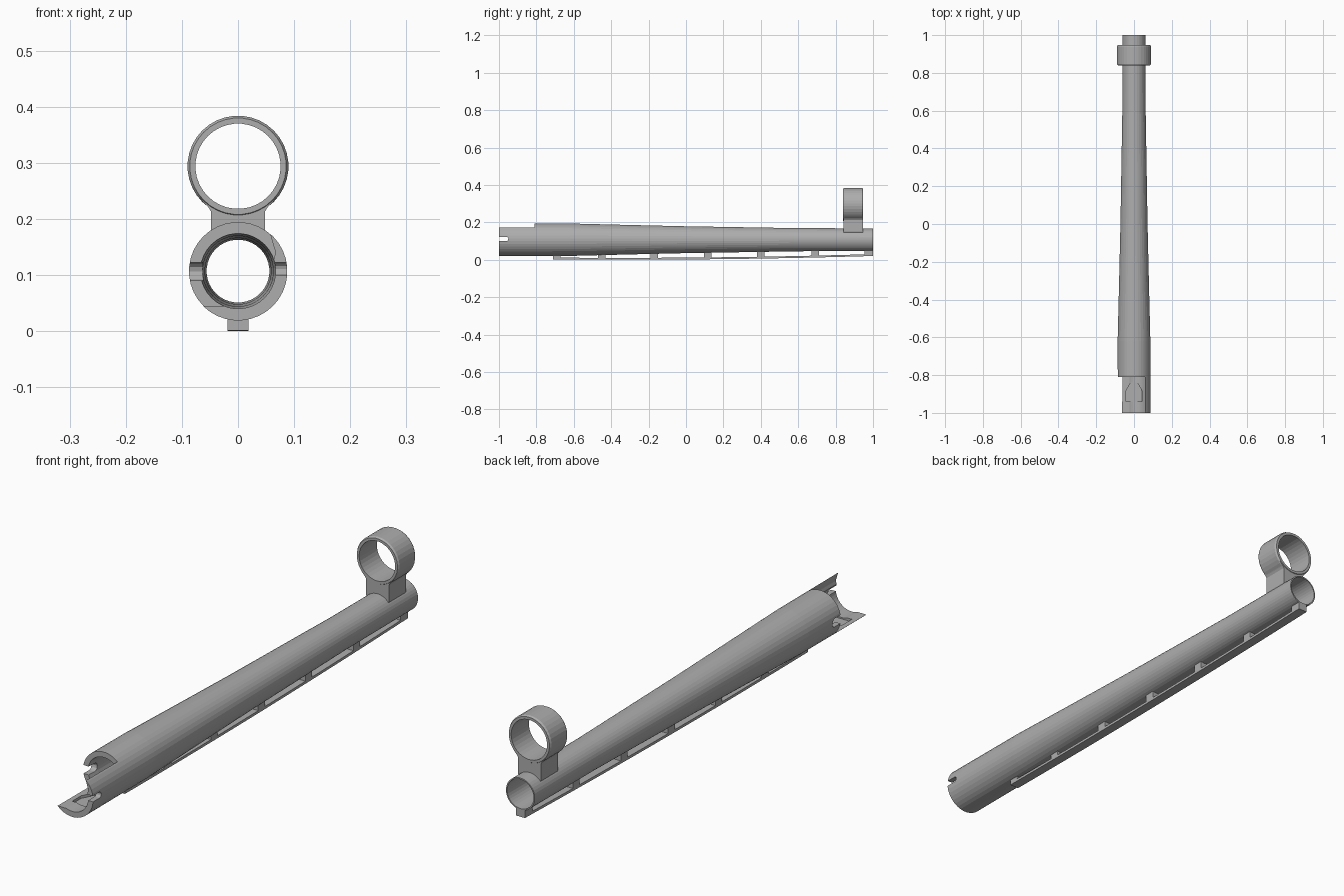
import bpy, bmesh, math

if "Cube" in bpy.data.objects:
    bpy.data.objects.remove(bpy.data.objects["Cube"])

AXIS_Z = 0.107
SIDES = 36

steel = bpy.data.materials.new("grey steel")
steel.use_nodes = True
GREY = (0.42, 0.42, 0.42, 1)
steel.diffuse_color = GREY
steel.node_tree.nodes["Principled BSDF"].inputs["Base Color"].default_value = GREY


def finish(name, bm):
    bmesh.ops.recalc_face_normals(bm, faces=bm.faces)
    mesh = bpy.data.meshes.new(name)
    bm.to_mesh(mesh)
    bm.free()
    obj = bpy.data.objects.new(name, mesh)
    bpy.context.collection.objects.link(obj)
    mesh.materials.append(steel)
    return obj


def lathe(name, profile, z):
    """Revolve a closed (y, radius) profile around a lengthwise axis."""
    bm = bmesh.new()
    rings = []
    for y, r in profile:
        angles = [2 * math.pi * (i + 0.5) / SIDES for i in range(SIDES)]
        rings.append([bm.verts.new((r * math.cos(a), y, z + r * math.sin(a))) for a in angles])
    for a, b in zip(rings, rings[1:] + rings[:1]):
        for i in range(SIDES):
            j = (i + 1) % SIDES
            bm.faces.new((a[i], a[j], b[j], b[i]))
    return finish(name, bm)


def prism(name, points, low, high, place):
    """Extrude an outline; place(u, v, w) maps it into space."""
    bm = bmesh.new()
    a = [bm.verts.new(place(u, v, low)) for u, v in points]
    b = [bm.verts.new(place(u, v, high)) for u, v in points]
    bm.faces.new(a)
    bm.faces.new(b)
    for i in range(len(a)):
        j = (i + 1) % len(a)
        bm.faces.new((a[i], a[j], b[j], b[i]))
    return finish(name, bm)


def along_y(x, z, y):
    return (x, y, z)


def along_z(x, y, z):
    return (x, y, z)


def along_x(y, z, x):
    return (x, y, z)


def carve(target, cutter):
    cutter.hide_render = True
    mod = target.modifiers.new("cut", "BOOLEAN")
    mod.operation = "DIFFERENCE"
    mod.solver = "EXACT"
    mod.object = cutter
    bpy.context.view_layer.objects.active = target
    bpy.ops.object.modifier_apply(modifier=mod.name)
    bpy.data.objects.remove(cutter)


# Tapered hollow tube
OUTER = [(-1, 0.088), (-0.62, 0.087), (-0.3, 0.079), (0, 0.072),
         (0.3, 0.067), (0.6, 0.062), (1, 0.061)]
INNER = [(1, 0.056), (0.5, 0.056), (-0.5, 0.059), (-0.76, 0.063), (-0.81, 0.067), (-1, 0.067)]
tube = lathe("tube", OUTER + INNER, AXIS_Z)


def tube_radius(y):
    for (y0, r0), (y1, r1) in zip(OUTER, OUTER[1:]):
        if y <= y1:
            return r0 + (r1 - r0) * (y - y0) / (y1 - y0)
    return OUTER[-1][1]


# Open front end: only the bottom lip and the left wall remain
opening = [(-0.2, 0.045), (0, 0.045), (0.058, 0.107), (0.067, 0.14),
           (0.057, 0.174), (0.05, 0.3), (-0.2, 0.3)]
carve(tube, prism("opening_cutter", opening, -1.1, -0.81, along_y))

# Rounded slots in both side walls
def slot(y_end, z_low, z_high):
    r, mid = (z_high - z_low) / 2, (z_high + z_low) / 2
    arc = [math.pi * (0.5 - i / 6) for i in range(7)]
    return [(-1.1, z_low), (-1.1, z_high)] + [
        (y_end - r + r * math.cos(a), mid + r * math.sin(a)) for a in arc]


carve(tube, prism("left_slot_cutter", slot(-0.95, 0.1, 0.122), 0.03, 0.2, along_x))
carve(tube, prism("right_slot_cutter", slot(-0.76, 0.09, 0.122), -0.2, -0.03, along_x))

# Shallow pocket in the floor of the lip
pocket = [(-0.043, -0.94), (0.043, -0.94), (0.043, -0.885), (0.018, -0.84),
          (-0.018, -0.84), (-0.043, -0.885)]
carve(tube, prism("pocket_cutter", pocket, 0.035, 0.1, along_z))

# Sight ring with slightly chamfered rims
lathe("sight_ring", [(0.84, 0.086), (0.847, 0.09), (0.94, 0.09), (0.947, 0.086),
                     (0.947, 0.076), (0.84, 0.076)], 0.294)

# Flared neck under the ring, its base following the tube
half = [(0.058 * math.sin(a / 10), AXIS_Z + 0.058 * math.cos(a / 10)) for a in (0, 3, 6, 9)]
half += [(0.048, 0.15), (0.048, 0.213), (0.053, 0.221), (0.068, 0.237), (0.059, 0.237), (0.03, 0.216)]
neck = half + [(0, 0.211)] + [(-x, z) for x, z in reversed(half[1:])]
prism("ring_neck", neck, 0.842, 0.945, along_y)

# Gently bowed rail under the tube
def rail_z(y):
    return 0.011 * (y + 0.35) ** 2


steps = [-0.71 + 1.71 * i / 16 for i in range(17)]
rail = [(y, rail_z(y)) for y in steps] + [(y, rail_z(y) + 0.01) for y in reversed(steps)]
prism("rail", rail, -0.019, 0.019, along_x)

# Posts joining the rail to the tube
for n, (y0, y1) in enumerate([(-0.71, -0.67)] + [
        (y - 0.02, y + 0.02) for y in (-0.45, -0.17, 0.115, 0.4, 0.69)] + [(0.955, 1)]):
    outline = [(y, rail_z(y) + 0.002) for y in (y0, y1)]
    outline += [(y, AXIS_Z - tube_radius(y) + 0.0045) for y in (y1, y0)]
    prism("rail_post_%d" % (n + 1), outline, -0.019, 0.019, along_x)
